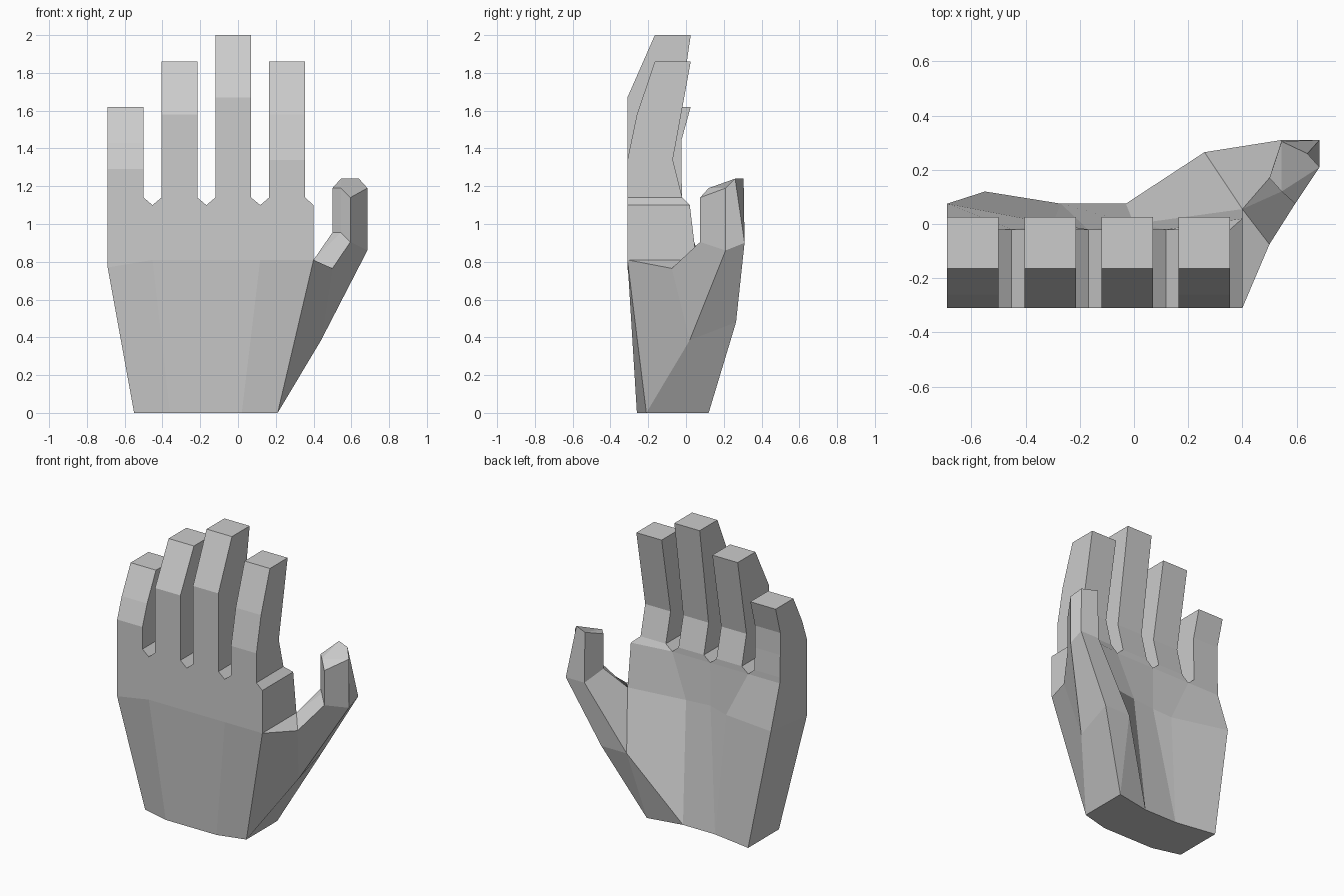
import bpy, bmesh

cube = bpy.data.objects.get("Cube")
if cube:
    bpy.data.objects.remove(cube)

grey = bpy.data.materials.new("plain grey")
grey.use_nodes = True
COLOUR = (0.6, 0.6, 0.6, 1.0)
grey.diffuse_color = COLOUR
grey.node_tree.nodes["Principled BSDF"].inputs["Base Color"].default_value = COLOUR


def build(name, points, faces):
    """Flat-shaded object from named points and faces listed by point name."""
    bm = bmesh.new()
    verts = {}
    for face in faces:
        for key in face:
            if key not in verts:
                verts[key] = bm.verts.new(points[key])
        bm.faces.new([verts[key] for key in face])
    bmesh.ops.recalc_face_normals(bm, faces=bm.faces[:])
    mesh = bpy.data.meshes.new(name)
    bm.to_mesh(mesh)
    bm.free()
    mesh.materials.append(grey)
    obj = bpy.data.objects.new(name, mesh)
    bpy.context.collection.objects.link(obj)
    return obj


FRONT, BACK, BASE_Z, WEB_Z, WIDTH = -0.31, -0.02, 1.14, 1.10, 0.19

# Fingers: left edge x, then rows of (front y, front z, back y, back z)
TIP_F, TIP_B = -0.165, 0.025
FINGERS = {
    "little_finger": (-0.69, [(FRONT, 1.29, -0.025, 1.29), (-0.26, 1.43, -0.025, 1.44),
                              (TIP_F, 1.62, TIP_B, 1.62)]),
    "ring_finger": (-0.405, [(FRONT, 1.34, -0.07, 1.34), (FRONT, 1.58, -0.026, 1.58),
                             (TIP_F, 1.86, TIP_B, 1.86)]),
    "middle_finger": (-0.12, [(FRONT, 1.34, -0.07, 1.34), (FRONT, 1.67, -0.023, 1.67),
                              (TIP_F, 2.0, TIP_B, 2.0)]),
    "index_finger": (0.165, [(FRONT, 1.34, -0.07, 1.34), (-0.26, 1.58, -0.026, 1.58),
                             (TIP_F, 1.86, TIP_B, 1.86)]),
}
for name, (x, rows) in FINGERS.items():
    rows = [(FRONT, BASE_Z, BACK, BASE_Z)] + rows
    pts, faces = {}, []
    for r, (fy, fz, by, bz) in enumerate(rows):
        ring = [(x, fy, fz), (x + WIDTH, fy, fz), (x + WIDTH, by, bz), (x, by, bz)]
        for c, co in enumerate(ring):
            pts[r, c] = co
            if r:
                d = (c + 1) % 4
                faces.append([(r - 1, c), (r - 1, d), (r, d), (r, c)])
    faces.append([(len(rows) - 1, c) for c in range(4)])
    build(name, pts, faces)

# Palm: five columns, from wrist (w) to knuckle line (k) to finger webs (n)
p = {}
wrist = [(-0.55, -0.21), (-0.36, -0.26), (-0.17, -0.26), (0.02, -0.26), (0.21, -0.21)]
columns = [-0.69, -0.4525, -0.1675, 0.1175, 0.40]
web_back = [-0.02, -0.02, -0.02, -0.02, 0.02]
for i, x in enumerate(columns):
    p[f"w{i}"] = (*wrist[i], 0)
    p[f"k{i}"] = (x, FRONT, 0.77 if i == 0 else 0.81)
    p[f"n{i}"] = (x, FRONT, WEB_Z)
    p[f"nb{i}"] = (x, web_back[i], WEB_Z)
p.update({
    "wb0": (-0.55, 0.12, 0), "wb1": (-0.27, 0.075, 0), "wb2": (-0.03, 0.075, 0), "wb3": (0.21, 0.12, 0),
    "kb0": (-0.69, 0.075, 0.81), "kb1": (-0.3, 0.0, 0.79), "kb2": (-0.17, -0.02, 0.81),
    "kb3": (0.0, 0.0, 0.81), "crotch": (0.40, 0.055, 0.81),
    "heel_in": (0.26, 0.265, 0.48),
})
faces = [
    ["w0", "w1", "w2", "w3", "w4", "wb3", "wb2", "wb1", "wb0"],          # wrist end
    ["w0", "k0", "kb0", "wb0"], ["k0", "n0", "nb0", "kb0"],              # outer side
    ["k4", "n4", "nb4", "crotch"],                                       # index side
    ["wb0", "kb0", "kb1", "wb1"], ["wb1", "kb1", "kb2"],                 # palm side
    ["wb1", "kb2", "kb3", "wb2"], ["wb2", "kb3", "crotch", "heel_in"],
    ["wb2", "heel_in", "wb3"],
    ["kb0", "kb1", "nb1", "nb0"], ["kb1", "kb2", "nb2", "nb1"],
    ["kb2", "kb3", "nb3", "nb2"], ["kb3", "crotch", "nb4", "nb3"],
]
for i, (x, _) in enumerate(FINGERS.values()):
    a, b = i, i + 1
    for side, sx in (("l", x), ("r", x + WIDTH)):
        p[f"f{side}{i}"] = (sx, FRONT, BASE_Z)
        p[f"b{side}{i}"] = (sx, BACK, BASE_Z)
    faces += [
        [f"w{a}", f"w{b}", f"k{b}", f"k{a}"], [f"k{a}", f"k{b}", f"n{b}", f"n{a}"],
        [f"n{a}", f"n{b}", f"fr{i}", f"fl{i}"], [f"nb{a}", f"nb{b}", f"br{i}", f"bl{i}"],
        [f"n{a}", f"fl{i}", f"bl{i}", f"nb{a}"], [f"n{b}", f"fr{i}", f"br{i}", f"nb{b}"],
    ]
build("palm", p, faces)

# Thumb: heel, base ring (g..) and bevelled tip ring (t..)
p.update({
    "web": (0.50, -0.075, 0.765), "heel_out": (0.44, 0.02, 0.385), "heel_back": (0.45, 0.265, 0.48),
    "g0": (0.50, 0.17, 0.955), "g1": (0.545, 0.12, 0.955), "g2": (0.595, 0.075, 0.905),
    "g3": (0.685, 0.21, 0.86), "g4": (0.685, 0.31, 0.90), "g5": (0.545, 0.31, 0.90),
    "t0": (0.50, 0.17, 1.19), "t1": (0.545, 0.12, 1.19), "t2": (0.595, 0.075, 1.14),
    "t3": (0.685, 0.21, 1.19), "t4": (0.64, 0.26, 1.24), "t5": (0.545, 0.305, 1.24),
})
faces = [
    ["w4", "k4", "web", "heel_out"], ["heel_out", "web", "g2", "g3"],
    ["w4", "heel_out", "heel_back", "wb3"], ["heel_out", "g3", "g4", "heel_back"],
    ["heel_back", "g4", "g5", "heel_in"], ["wb3", "heel_back", "heel_in"],
    ["heel_in", "g5", "g0", "crotch"], ["k4", "crotch", "web"],
    ["crotch", "g0", "g1"], ["crotch", "g1", "g2", "web"],
    ["t0", "t1", "t5"], ["t1", "t2", "t3"], ["t1", "t3", "t4", "t5"],
]
for i in range(6):
    j = (i + 1) % 6
    faces.append([f"g{i}", f"g{j}", f"t{j}", f"t{i}"])
build("thumb", p, faces)
